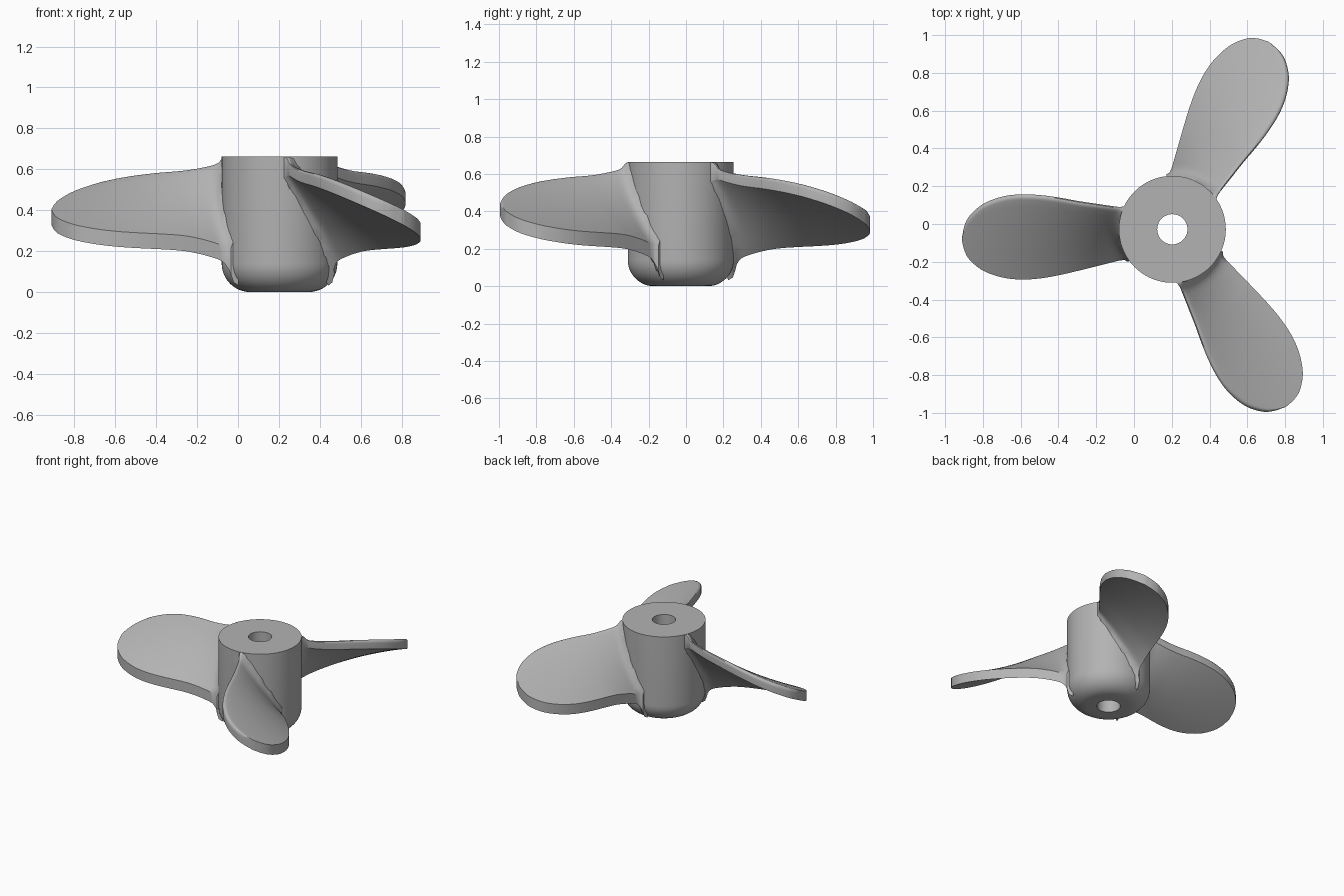
import bpy, bmesh, math
from mathutils import Matrix, Vector

cube = bpy.data.objects.get("Cube")
if cube:
    bpy.data.objects.remove(cube)

HUB_R, HUB_H, BORE_R, ROUND = 0.283, 0.663, 0.08, 0.14
CENTRE = Vector((0.203, -0.028, 0))
THICK, FILLET, EDGE = 0.075, 0.055, 0.03

grey = bpy.data.materials.new("grey metal")
grey.use_nodes = True
colour = (0.45, 0.45, 0.45, 1)
grey.diffuse_color = colour
grey.node_tree.nodes["Principled BSDF"].inputs["Base Color"].default_value = colour


def finish(name, bm):
    bmesh.ops.recalc_face_normals(bm, faces=bm.faces)
    mesh = bpy.data.meshes.new(name)
    bm.to_mesh(mesh)
    bm.free()
    mesh.materials.append(grey)
    obj = bpy.data.objects.new(name, mesh)
    bpy.context.collection.objects.link(obj)
    bpy.ops.object.select_all(action='DESELECT')
    obj.select_set(True)
    bpy.context.view_layer.objects.active = obj
    bpy.ops.object.shade_smooth_by_angle(angle=math.radians(35))
    return obj


def quarter_round(distance, size):
    """Height of a quarter-circle fillet at a distance from its wall."""
    k = min(max(1 - distance / size, 0), 1)
    return 1 - math.sqrt(1 - k * k)


def catmull(points, steps):
    """Smooth rows of points through the given ones."""
    pts = [Vector(p) for p in points]
    pts = [2 * pts[0] - pts[1]] + pts + [2 * pts[-1] - pts[-2]]
    out = []
    for a, b, c, d in zip(pts, pts[1:], pts[2:], pts[3:]):
        for i in range(steps):
            t = i / steps
            out.append(0.5 * (2 * b + (c - a) * t + (2 * a - 5 * b + 4 * c - d) * t ** 2
                              + (3 * b - a - 3 * c + d) * t ** 3))
    return out + [pts[-2]]


# Hub: turned profile with a rounded lower rim and a through bore
profile = [(BORE_R, 0)]
for i in range(13):
    a = math.radians(90 * i / 12)
    profile.append((HUB_R - ROUND + ROUND * math.sin(a), ROUND - ROUND * math.cos(a)))
profile += [(HUB_R, HUB_H), (BORE_R, HUB_H)]
bm = bmesh.new()
verts = [bm.verts.new((r, 0, z)) for r, z in profile]
edges = [bm.edges.new((verts[i - 1], verts[i])) for i in range(len(verts))]
bmesh.ops.spin(bm, geom=verts + edges, axis=(0, 0, 1), cent=(0, 0, 0),
               angle=math.tau, steps=96, use_merge=True)
bmesh.ops.remove_doubles(bm, verts=bm.verts, dist=1e-4)
finish("hub", bm).location = CENTRE

# Blade outline: distance from the axis, low edge, high edge
outline = [(0.20, -0.14, 0.115), (0.28, -0.165, 0.118), (0.40, -0.195, 0.135),
           (0.50, -0.22, 0.15), (0.60, -0.243, 0.168), (0.70, -0.26, 0.181),
           (0.80, -0.266, 0.185), (0.90, -0.255, 0.173), (1.00, -0.22, 0.135),
           (1.07, -0.165, 0.075), (1.10, -0.115, 0.02), (1.114, -0.06, -0.045)]


def blade_point(x, v, drop, upper):
    """Point on the twisted blade, flared where it meets the hub."""
    r = math.hypot(x, v)
    far = max(0, r - 0.5) / 0.6
    pitch = 0.46 + 0.05 * min(1, far)
    z = 0.472 - 0.042 * far ** 1.5 + pitch * math.atan2(v, x)
    flare = FILLET * quarter_round(r - HUB_R, FILLET)
    if upper:
        z = min(z - drop + flare * 1.3, HUB_H - 0.002)
    else:
        z -= THICK + flare
    return Vector((x, -v, z))


bm = bmesh.new()
loops = []
for x, low, high in catmull(outline, 6):
    width = high - low
    size = min(EDGE, width * 0.2)
    side = 0.02 * quarter_round(math.hypot(x, low) - HUB_R, FILLET)
    low, high = low - side, high + side
    inner = high - size
    rows = [(low + (inner - low) * i / 12, 0) for i in range(13)]
    for i in range(1, 6):
        a = math.radians(90 * i / 5)
        rows.append((inner + size * math.sin(a), size * (1 - math.cos(a))))
    ring = [blade_point(x, v, d, True) for v, d in rows]
    ring += [blade_point(x, v, d, False) for v, d in reversed(rows)]
    loops.append([bm.verts.new(p) for p in ring])
for a, b in zip(loops, loops[1:]):
    for i in range(len(a)):
        bm.faces.new((a[i - 1], a[i], b[i], b[i - 1]))
for end in (loops[0], loops[-1]):
    bm.faces.new(end)
first = finish("blade_left_out", bm)

# Three equal blades about the hub axis
blades = [first]
for name in ("blade_back", "blade_front"):
    copy = bpy.data.objects.new(name, first.data)
    bpy.context.collection.objects.link(copy)
    blades.append(copy)
first.name = "blade_right"
for i, blade in enumerate(blades):
    blade.matrix_world = (Matrix.Translation(CENTRE)
                          @ Matrix.Rotation(math.radians(180 - 120 * i), 4, 'Z'))
